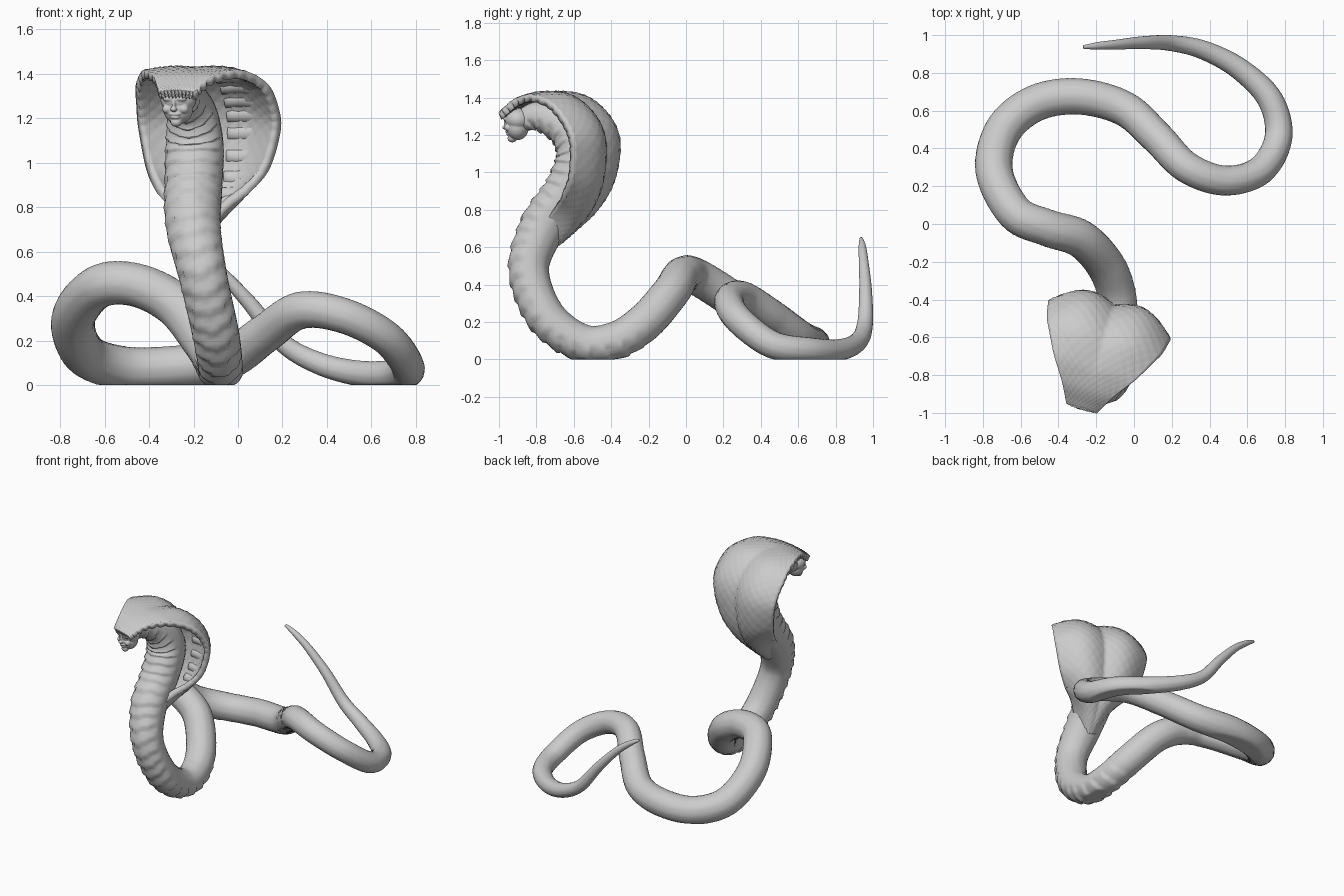
import bpy, bmesh, math
from mathutils import Vector, Matrix

cube = bpy.data.objects.get("Cube")
if cube:
    bpy.data.objects.remove(cube)

grey = bpy.data.materials.new("scale grey")
grey.use_nodes = True
grey.diffuse_color = (0.6, 0.6, 0.6, 1)
grey.node_tree.nodes["Principled BSDF"].inputs["Base Color"].default_value = grey.diffuse_color

# The raised front of the snake is turned about z; these are its own axes
LEFT = Vector((0.95, -0.3, 0)).normalized()
FORWARD = Vector((-0.3, -0.95, 0)).normalized()
UP = Vector((0, 0, 1))


def make(name, bm):
    mesh = bpy.data.meshes.new(name)
    bm.to_mesh(mesh)
    bm.free()
    mesh.materials.append(grey)
    for poly in mesh.polygons:
        poly.use_smooth = True
    obj = bpy.data.objects.new(name, mesh)
    bpy.context.collection.objects.link(obj)
    return obj


def spline(points, steps):
    """Smooth curve through points of any dimension."""
    pts = [Vector(p) for p in points]
    pts = [pts[0] * 2 - pts[1]] + pts + [pts[-1] * 2 - pts[-2]]
    out = []
    for a, b, c, d in zip(pts, pts[1:], pts[2:], pts[3:]):
        for k in range(steps):
            t = k / steps
            out.append(0.5 * (2 * b + (c - a) * t + (2 * a - 5 * b + 4 * c - d) * t * t
                              + (3 * b - a - 3 * c + d) * t ** 3))
    return out + [pts[-2]]


def grid(bm, rows, closed=False):
    for r0, r1 in zip(rows, rows[1:]):
        n = len(r0)
        for j in range(n if closed else n - 1):
            k = (j + 1) % n
            bm.faces.new((r0[j], r1[j], r1[k], r0[k]))


# Body: x, y, z and radius from throat to tail tip
body_path = [
    (-.27, -.89, 1.27, .055), (-.25, -.78, 1.3, .08), (-.21, -.63, 1.23, .11),
    (-.195, -.565, 1.08, .13), (-.2, -.63, .9, .13), (-.2, -.765, .71, .123),
    (-.155, -.84, .48, .108), (-.1, -.75, .23, .105), (-.08, -.56, .09, .1),
    (-.09, -.38, .1, .1), (-.15, -.22, .2, .102), (-.28, -.08, .36, .1),
    (-.46, -.02, .45, .097), (-.63, .06, .44, .097), (-.74, .28, .3, .098),
    (-.69, .5, .14, .098), (-.52, .64, .078, .096), (-.29, .675, .08, .095),
    (-.05, .61, .115, .092), (.12, .46, .23, .088), (.28, .3, .335, .083),
    (.48, .23, .31, .079), (.67, .285, .21, .076), (.765, .46, .08, .073),
    (.72, .66, .05, .067), (.56, .82, .05, .058), (.37, .92, .095, .05),
    (.2, .957, .19, .042), (.05, .96, .37, .034), (-.09, .95, .52, .026),
    (-.19, .943, .6, .02), (-.265, .937, .645, .01)]
SIDES = 36
STEPS = 16
samples = spline(body_path, STEPS)
centres = [s.to_3d() for s in samples]
bm = bmesh.new()
rows = []
side = LEFT.copy()
length = 0
for i, centre in enumerate(centres):
    tangent = (centres[min(i + 1, len(centres) - 1)] - centres[max(i - 1, 0)]).normalized()
    side = (side - tangent * side.dot(tangent)).normalized()
    belly = tangent.cross(side)
    if i:
        length += (centre - centres[i - 1]).length
    fade = max(0, min(1, 10 - i / STEPS))
    row = []
    for j in range(SIDES):
        a = math.tau * j / SIDES
        under = math.sin(a)
        radius = samples[i].w
        # overlapping belly plates on the neck, fine scales elsewhere
        if under > 0.3 and fade > 0:
            chevron = length + 0.03 * abs(math.cos(a))
            radius += fade * (0.014 * ((chevron / 0.075) % 1) - 0.007)
        else:
            radius *= 1 + 0.015 * math.sin(a * 12 + i * math.pi / 2) * math.cos(i * math.pi / 2)
        p = centre + (side * math.cos(a) + belly * under) * radius
        p.z = max(p.z, 0)
        row.append(bm.verts.new(p))
    rows.append(row)
grid(bm, rows, True)
bm.faces.new(rows[0])
bm.faces.new(rows[-1])
bmesh.ops.recalc_face_normals(bm, faces=bm.faces)
make("body", bm)

# Hood: forward distance, height, half width and forward curl along the back seam
hood_line = [
    (.26, .61, .09, .12), (.17, .69, .13, .13), (.075, .8, .215, .12), (.015, .95, .29, .09),
    (0, 1.15, .335, .075), (.05, 1.29, .335, .07), (.17, 1.4, .31, .05),
    (.33, 1.43, .235, .015), (.46, 1.405, .15, .01), (.55, 1.35, .1, .01), (.58, 1.325, .085, .01)]
SEAM = Vector((-0.105, -0.43, 0))
ACROSS = 40
stations = spline(hood_line, 10)


def hood_frame(i):
    step = stations[min(i + 1, len(stations) - 1)] - stations[max(i - 1, 0)]
    return ((FORWARD * step.x + UP * step.y).normalized(),
            (FORWARD * step.y - UP * step.x).normalized())


def hood_point(i, u, inset):
    """Point on the hood, u from -1 to 1 across it; two lobes bulge beside the seam."""
    st = stations[i]
    lobe = 0.05 * math.sin(math.pi * abs(u)) * st.z / 0.34 * max(0, 1 - st.x / 0.4)
    return (SEAM + FORWARD * st.x + UP * st.y + LEFT * st.z * u
            + hood_frame(i)[1] * (st.w * u * u - lobe + inset))


bm = bmesh.new()
rows = []
for i in range(len(stations)):
    row = []
    for j in range(ACROSS + 1):
        ripple = 0.003 * math.sin(j * math.pi / 2) * math.cos(i * math.pi / 2)
        row.append(bm.verts.new(hood_point(i, 2 * j / ACROSS - 1, ripple)))
    rows.append(row)
grid(bm, rows)
hood = make("hood", bm)
shell = hood.modifiers.new("thickness", 'SOLIDIFY')
shell.thickness = 0.04
shell.offset = -1

# Ribs spreading across the inside of the hood
bm = bmesh.new()
for k in range(24, 60, 5):
    along, inward = hood_frame(k)
    for sign in (-1, 1):
        rib = []
        for j in range(9):
            mid = hood_point(k, sign * (0.2 + 0.68 * j / 8), 0.032)
            rib.append([bm.verts.new(mid + along * 0.032 * math.cos(q * math.tau / 8)
                                     + inward * 0.02 * (1 - j / 10) * math.sin(q * math.tau / 8))
                        for q in range(8)])
        grid(bm, rib, True)
        bm.faces.new(rib[0])
        bm.faces.new(rib[-1])
bmesh.ops.recalc_face_normals(bm, faces=bm.faces)
make("hood_ribs", bm)

# Face: blended from rounded lumps, measured left, forward and up from its centre
frame = Matrix((LEFT, FORWARD, UP)).transposed().to_4x4()
frame.translation = Vector((-0.272, -0.91, 1.252))
bm = bmesh.new()


def lump(x, y, z, rx, ry, rz):
    for sx in ((x, -x) if x else (0,)):
        m = frame @ Matrix.Translation((sx, y, z)) @ Matrix.Diagonal((rx, ry, rz, 1))
        bmesh.ops.create_icosphere(bm, subdivisions=3, radius=1, matrix=m)


lump(0, -.015, .03, .082, .07, .062)      # skull
lump(0, -.01, -.01, .068, .06, .07)       # cheeks and jaw
lump(0, .02, -.07, .026, .025, .022)      # chin
lump(.028, .042, .035, .028, .018, .014)  # brow
lump(.04, .03, -.012, .022, .022, .02)    # cheekbones
lump(.028, .037, .016, .014, .012, .008)  # eyes
lump(0, .052, .012, .009, .016, .03)      # nose bridge
lump(0, .06, -.012, .015, .015, .011)     # nose tip
lump(0, .043, -.034, .027, .014, .007)    # upper lip
lump(0, .04, -.049, .022, .013, .007)     # lower lip
face = make("face", bm)
blend = face.modifiers.new("blend", 'REMESH')
blend.mode = 'VOXEL'
blend.voxel_size = 0.004
blend.use_smooth_shade = True
soften = face.modifiers.new("soften", 'SMOOTH')
soften.iterations = 3
